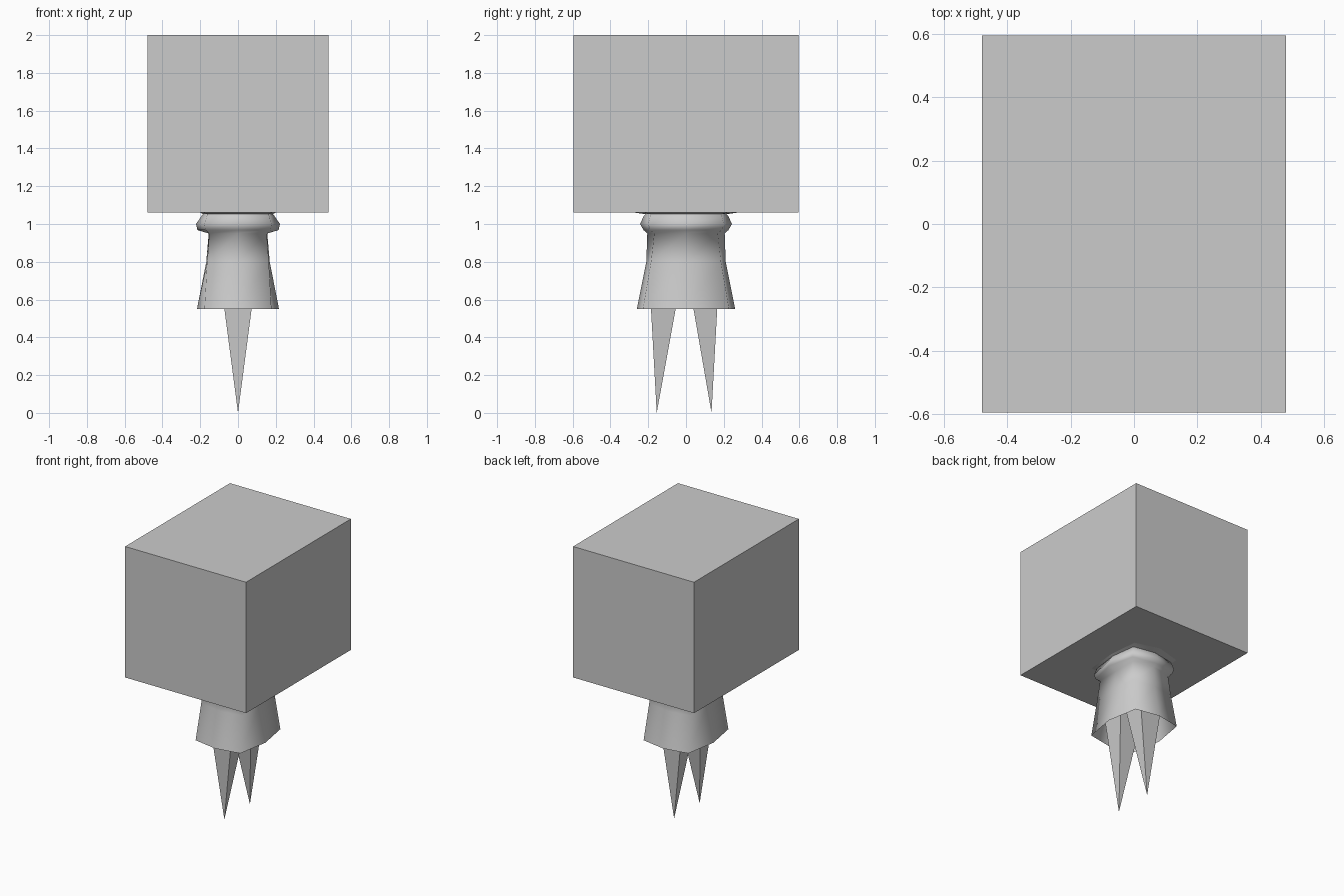
import bpy, bmesh, math

cube = bpy.data.objects.get("Cube")
if cube:
    bpy.data.objects.remove(cube, do_unlink=True)

# One plain grey for everything
grey = bpy.data.materials.new("plain_grey")
grey.use_nodes = True
colour = (0.6, 0.6, 0.6, 1)
grey.diffuse_color = colour
grey.node_tree.nodes["Principled BSDF"].inputs["Base Color"].default_value = colour


def loft(name, rings, cap_start=False, cap_end=False, smooth=False):
    """Skin a list of equal-length rings; a one-point ring is a tip."""
    bm = bmesh.new()
    loops = [[bm.verts.new(p) for p in ring] for ring in rings]
    for a, b in zip(loops, loops[1:]):
        n = len(b)
        for i in range(n):
            j = (i + 1) % n
            if len(a) == 1:
                bm.faces.new((a[0], b[j], b[i]))
            else:
                bm.faces.new((a[i], a[j], b[j], b[i]))
    if cap_start:
        bm.faces.new(loops[0][::-1])
    if cap_end:
        bm.faces.new(loops[-1])
    bmesh.ops.recalc_face_normals(bm, faces=bm.faces)
    mesh = bpy.data.meshes.new(name)
    bm.to_mesh(mesh)
    bm.free()
    mesh.materials.append(grey)
    ob = bpy.data.objects.new(name, mesh)
    bpy.context.collection.objects.link(ob)
    if smooth:
        bpy.ops.object.select_all(action='DESELECT')
        ob.select_set(True)
        bpy.context.view_layer.objects.active = ob
        bpy.ops.object.shade_smooth_by_angle(angle=math.radians(75))
    return ob


def rectangle(x0, x1, y0, y1, z):
    return [(x0, y0, z), (x1, y0, z), (x1, y1, z), (x0, y1, z)]


def octagon(mx, my, cx, cy, z):
    """Ring with side midpoints at mx, my and corners at cx, cy."""
    return [(mx, 0, z), (cx, cy, z), (0, my, z), (-cx, cy, z),
            (-mx, 0, z), (-cx, -cy, z), (0, -my, z), (cx, -cy, z)]


# Large block head
loft("head_block", [rectangle(-.48, .48, -.595, .595, z) for z in (1.06, 2.0)],
     cap_start=True, cap_end=True)

# Flared body with a rounded collar, open at the hem
profile = [
    (.217, .26, .177, .228, .55),
    (.168, .21, .163, .185, .80),
    (.155, .205, .152, .168, .95),
    (.215, .225, .172, .190, .968),
    (.222, .243, .178, .200, 1.0),
    (.195, .225, .165, .190, 1.04),
    (.185, .215, .160, .185, 1.052),
    (.200, .270, .180, .220, 1.06),
]
loft("body_and_collar", [octagon(*p) for p in profile], smooth=True)

# Two pointed legs: tip y, then back and front slopes of the four-sided spike
top = .75
for name, tip, near, far in (("front_leg", -.155, -.055, .182),
                             ("back_leg", .135, -.173, .055)):
    w = .131 * top
    loft(name, [[(0, tip, 0)],
                rectangle(-w, w, tip + near * top, tip + far * top, top)],
         cap_end=True)
